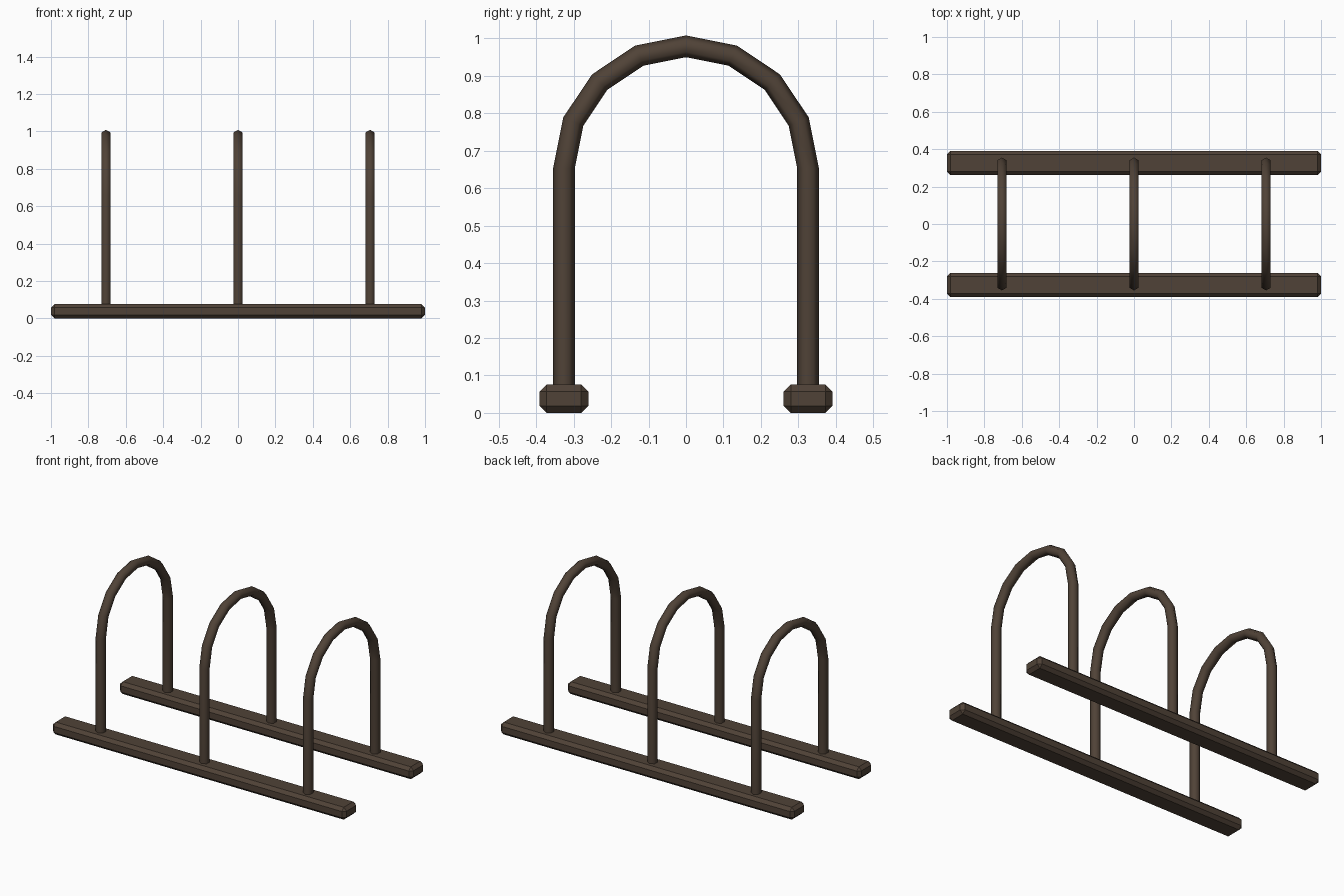
import bpy, bmesh
from math import pi, cos, sin
from mathutils import Vector

cube = bpy.data.objects.get("Cube")
if cube:
    bpy.data.objects.remove(cube, do_unlink=True)

# Dark brown painted metal
BROWN = (0.08, 0.055, 0.038, 1)
metal = bpy.data.materials.new("dark_brown_metal")
metal.use_nodes = True
metal.diffuse_color = BROWN
shader = next(n for n in metal.node_tree.nodes if n.type == 'BSDF_PRINCIPLED')
shader.inputs["Base Color"].default_value = BROWN
shader.inputs["Roughness"].default_value = 0.7

HALF_SPAN = 0.326     # hoop legs and rails sit this far from the centre
SPRING = 0.653        # height where the arch begins
TUBE = 0.029
SIDES = 6
ARCH_STEPS = 8


def add_object(name, bm):
    bmesh.ops.recalc_face_normals(bm, faces=bm.faces)
    mesh = bpy.data.meshes.new(name)
    bm.to_mesh(mesh)
    bm.free()
    mesh.materials.append(metal)
    obj = bpy.data.objects.new(name, mesh)
    bpy.context.collection.objects.link(obj)
    return obj


def make_rail(name, y):
    """Long floor bar with chamfered edges."""
    bm = bmesh.new()
    bmesh.ops.create_cube(bm, size=1)
    for v in bm.verts:
        v.co = Vector((v.co.x * 2, v.co.y * 0.13 + y, (v.co.z + 0.5) * 0.076))
    bmesh.ops.bevel(bm, geom=bm.edges[:], offset=0.019, segments=1,
                    affect='EDGES', profile=0.5)
    return add_object(name, bm)


def make_hoop(name, x):
    """Hexagonal tube: leg, half-round arch, leg."""
    stations = [(0.0, 0.05)]
    stations += [(pi * i / ARCH_STEPS, SPRING) for i in range(ARCH_STEPS + 1)]
    stations += [(pi, 0.05)]
    bm = bmesh.new()
    rings = []
    for angle, base in stations:
        out = Vector((0, cos(angle), sin(angle)))
        centre = Vector((x, 0, base)) + out * HALF_SPAN
        ring = []
        for k in range(SIDES):
            a = 2 * pi * k / SIDES
            ring.append(bm.verts.new(
                centre + out * TUBE * cos(a) + Vector((TUBE * sin(a), 0, 0))))
        rings.append(ring)
    for r1, r2 in zip(rings, rings[1:]):
        for k in range(SIDES):
            n = (k + 1) % SIDES
            bm.faces.new((r1[k], r1[n], r2[n], r2[k]))
    for f in bm.faces:
        f.smooth = True
    # End caps inside the rails
    bm.faces.new(rings[0])
    bm.faces.new(rings[-1])
    return add_object(name, bm)


make_rail("front_rail", -HALF_SPAN)
make_rail("back_rail", HALF_SPAN)

for name, x in (("right_hoop", -0.706), ("middle_hoop", 0), ("left_hoop", 0.706)):
    make_hoop(name, x)
